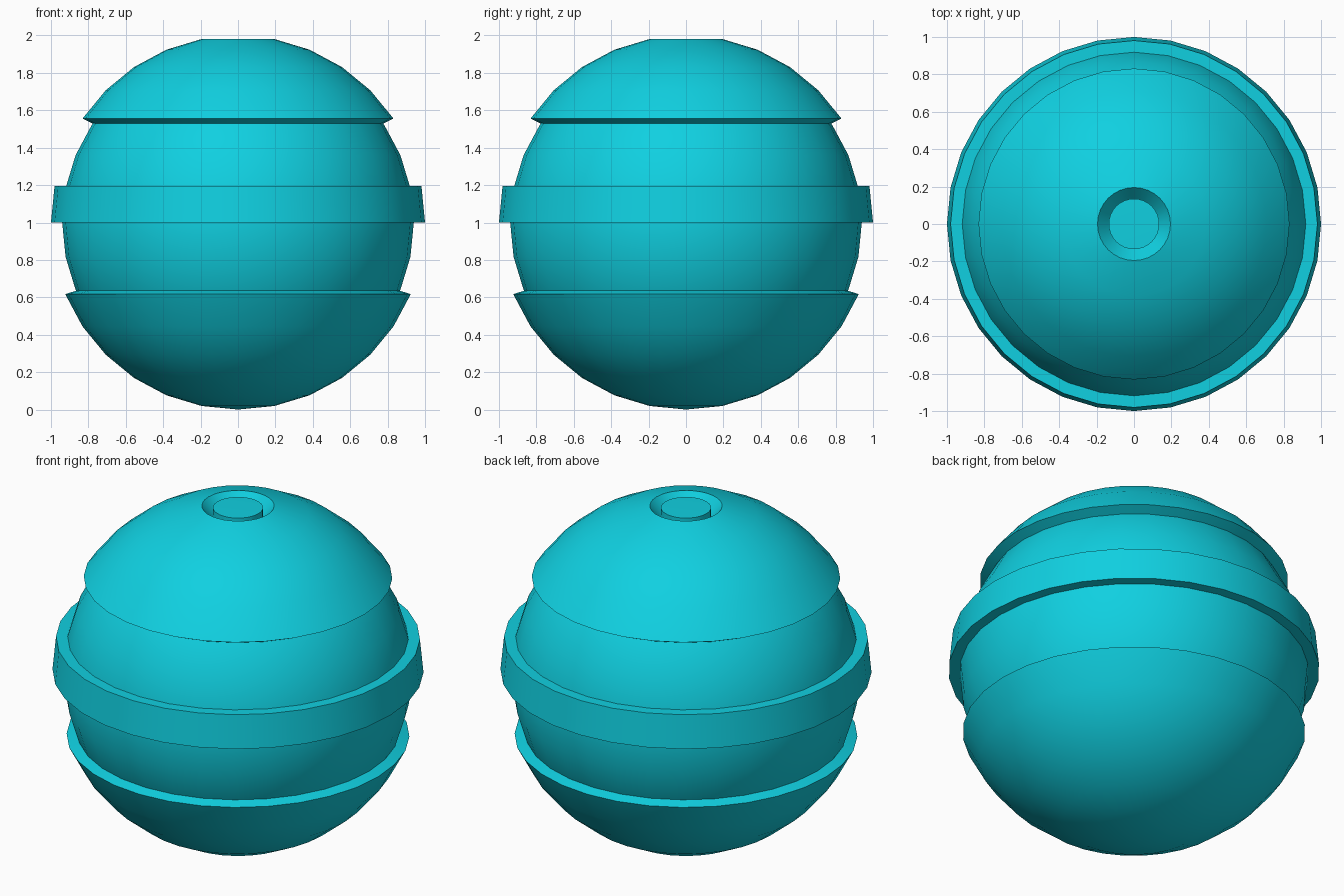
import bpy
from math import sin, cos, pi, radians

cube = bpy.data.objects.get("Cube")
if cube:
    bpy.data.objects.remove(cube, do_unlink=True)

SIDES = 32
STEP = pi / 16

teal = bpy.data.materials.new("bright cyan")
teal.use_nodes = True
colour = (0.005, 0.63, 0.75, 1)
teal.diffuse_color = colour
teal.node_tree.nodes["Principled BSDF"].inputs["Base Color"].default_value = colour


def arc(radius, first, last):
    """Sphere profile points around z = 1, counted in rings from the top."""
    return [(radius * sin(k * STEP), 1 + radius * cos(k * STEP))
            for k in range(first, last + 1)]


def lathe(name, profile):
    """Spin a profile of (radius, z), listed from the top down, around z."""
    verts, rings, faces = [], [], []
    for r, z in profile:
        count = 1 if r < 1e-5 else SIDES
        start = len(verts)
        verts += [(r * cos(i * 2 * pi / SIDES), r * sin(i * 2 * pi / SIDES), z)
                  for i in range(count)]
        rings.append([start + i % count for i in range(SIDES)])
    for a, b in zip(rings, rings[1:]):
        for i in range(SIDES):
            j = (i + 1) % SIDES
            corners = [a[i], b[i], b[j], a[j]]
            faces.append(list(dict.fromkeys(corners)))
    mesh = bpy.data.meshes.new(name)
    mesh.from_pydata(verts, [], faces)
    mesh.materials.append(teal)
    obj = bpy.data.objects.new(name, mesh)
    bpy.context.collection.objects.link(obj)
    bpy.ops.object.select_all(action='DESELECT')
    obj.select_set(True)
    bpy.context.view_layer.objects.active = obj
    bpy.ops.object.shade_smooth_by_angle(angle=radians(30))
    return obj


# Inner body showing between the outer shells
lathe("inner_body", arc(0.94, 4, 12))

# Upper shell with a funnel-shaped recess and an underside lip
lathe("upper_shell", [(0.135, 1.91)] + arc(1, 1, 5) + [(0.77, 1.525)])

# Button standing in the recess
lathe("top_button", [(0, 1.972), (0.135, 1.97), (0.135, 1.91)])

# Raised belt around the middle
lathe("belt", [(0.91, 1.195)] + arc(1, 7, 8) + [(0.93, 1.0)])

# Lower shell with a narrow upper lip
lathe("lower_shell", [(0.85, 0.64)] + arc(1, 10, 16))
